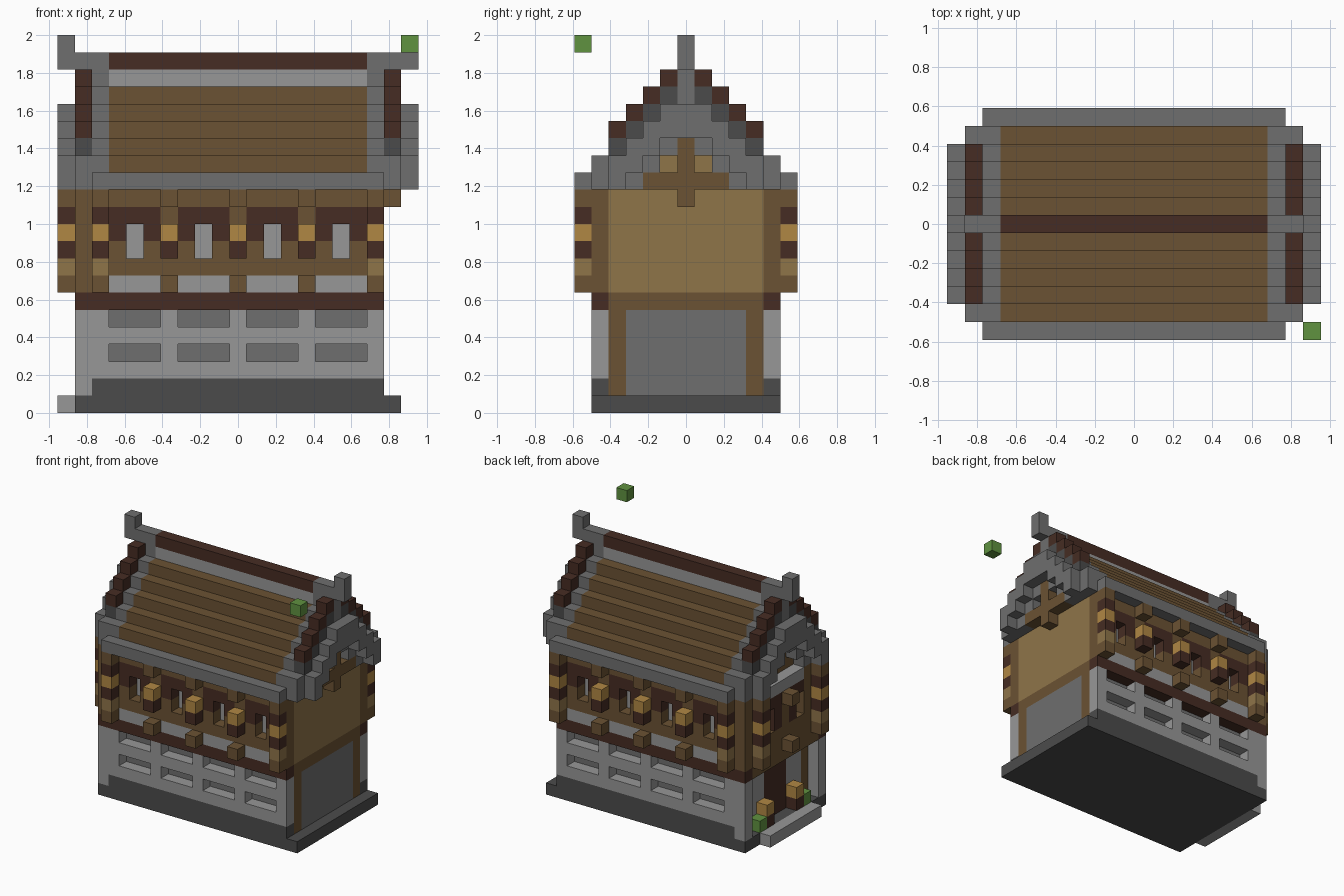
import bpy
import bmesh
from mathutils import Matrix, Vector

default_cube = bpy.data.objects.get("Cube")
if default_cube:
    bpy.data.objects.remove(default_cube, do_unlink=True)

UNIT = 2 / 22                      # edge of one building block
ORIGIN = Vector((-10.5, -6.5, 0))  # grid corner, in blocks
LAST_ROW = 12                      # highest block row in depth


def make_material(name, shade):
    """Material from display values, stored as linear colour."""
    linear = [((c / 255 + 0.055) / 1.055) ** 2.4 for c in shade]
    material = bpy.data.materials.new(name)
    material.use_nodes = True
    material.diffuse_color = (*linear, 1)
    material.node_tree.nodes["Principled BSDF"].inputs["Base Color"].default_value = (*linear, 1)
    return material


light_stone = make_material("light stone", (151, 151, 151))
stone = make_material("mid stone", (111, 111, 111))
dark_stone = make_material("dark stone", (75, 75, 75))
timber = make_material("timber", (107, 82, 51))
dark_timber = make_material("dark timber", (70, 44, 35))
plaster = make_material("tan plaster", (143, 117, 73))
lamp = make_material("amber lamp", (176, 135, 68))
leaf = make_material("leaf green", (96, 146, 64))


def span(value):
    """A single block index or an inclusive (first, last) pair."""
    return value if isinstance(value, tuple) else (value, value)


def build(name, material, boxes, mirror=True):
    """One object made of block ranges (x, y, z), optionally mirrored front to back."""
    ranges = set()
    for box in boxes:
        x, y, z = (span(v) for v in box)
        ranges.add((x, y, z))
        if mirror:
            ranges.add((x, (LAST_ROW - y[1], LAST_ROW - y[0]), z))
    bm = bmesh.new()
    for axes in sorted(ranges):
        low = Vector([a[0] for a in axes]) + ORIGIN
        size = Vector([a[1] - a[0] + 1 for a in axes])
        place = Matrix.Translation((low + size / 2) * UNIT) @ Matrix.Diagonal((*(size * UNIT), 1))
        bmesh.ops.create_cube(bm, size=1, matrix=place)
    mesh = bpy.data.meshes.new(name)
    bm.to_mesh(mesh)
    bm.free()
    mesh.materials.append(material)
    obj = bpy.data.objects.new(name, mesh)
    bpy.context.collection.objects.link(obj)
    return obj


bays = [(start, start + 2) for start in (3, 7, 11, 15)]
posts = (6, 10, 14)
piers = (2, *posts, 18)
slope = range(2, 6)
ends = (0, 20)
verges = (1, 19)
rims = (2, 18)

# Foundation and entrance
build("foundation", dark_stone, [((1, 19), (1, 11), 0)], mirror=False)
build("plinth", dark_stone, [((2, 18), 1, 1)])
build("door_step", light_stone, [(0, (3, 9), 0)], mirror=False)
build("door_bushes", leaf, [(1, 3, 1)])
build("door_lamp_stands", dark_timber, [(1, 4, 1)])
build("door_lamps", lamp, [(1, 4, 2)])

# Ground floor: stone walls with recessed slots
build("stone_piers", light_stone, [(p, 1, (2, 5)) for p in piers] + [(1, 1, (1, 5))])
build("stone_courses", light_stone, [(bay, 1, k) for bay in bays for k in (2, 4)])
build("slot_backing", stone, [((3, 17), 2, (1, 5))])
build("floor_beams", dark_timber, [((1, 18), 1, 6)])
build("right_stone_panel", stone, [(18, (3, 9), (1, 5))], mirror=False)
build("right_timber_frame", timber, [(18, 2, (1, 5)), (18, (2, 10), 6)])
build("door_frame", timber, [(2, 2, (1, 5)), ((1, 2), (2, 10), 6)])
build("door_wall", light_stone, [(2, (3, 4), (1, 5))])
build("door", dark_timber, [(2, (5, 7), (1, 5))], mirror=False)

# Upper floor: long walls
sills, lintels, window_sides = [], [], []
for first, last in bays:
    sills += [((first, last), 1, 8), (first, 1, 9), (last, 1, 9)]
    window_sides += [(first, 1, 10), (last, 1, 10)]
    lintels.append(((first, last), 1, 11))
build("wall_panels", light_stone, [(bay, 1, 7) for bay in bays])
build("wall_sills", timber, sills)
build("window_surrounds", dark_timber, lintels + window_sides)
build("window_panes", light_stone, [((3, 17), 2, (9, 10))])
build("wall_posts", timber, [(p, 1, (7, 11)) for p in piers])
build("wall_top_beam", timber, [((1, 18), 1, 12), (1, 1, (7, 11))])

# Brackets and lamps on the posts
build("post_brackets", timber, [(p, 0, k) for p in posts for k in (7, 12)])
build("lamp_holders", dark_timber, [(p, 0, 9) for p in posts])
build("wall_lamps", lamp, [(p, 0, 10) for p in posts])

# Banded columns beside the corners
corners = [(2, 0), (18, 0), (0, 2)]
bands = {
    "timber_bands": (timber, (7, 12)),
    "plaster_bands": (plaster, (8,)),
    "dark_bands": (dark_timber, (9, 11)),
    "lamp_bands": (lamp, (10,)),
}
for band_name, (material, levels) in bands.items():
    build("column_" + band_name, material, [(x, y, k) for x, y in corners for k in levels])

# Upper floor: plain right end
build("right_plaster_panel", plaster, [(18, (2, 10), (7, 12))], mirror=False)

# Upper floor: left end over the door
build("left_wall", timber, [(1, (2, 10), (7, 8)), (1, 2, (9, 12)), (1, 6, (9, 11)), (1, 3, (9, 12))])
build("left_window_surrounds", dark_timber, [(1, (4, 5), 11), (1, 5, (9, 10))])
build("left_window_panes", light_stone, [(2, (3, 9), (9, 10))], mirror=False)
build("left_ledge", light_stone, [(1, (4, 8), 12)], mirror=False)
build("left_brackets", timber, [(0, 6, 7), (0, 6, 11)], mirror=False)

# Gables
build("right_gable", plaster, [(18, (j, LAST_ROW - j), 12 + j) for j in range(1, 6)], mirror=False)
build("left_gable", timber, [(2, (j, LAST_ROW - j), 12 + j) for j in range(1, 6)], mirror=False)
build("right_gable_cross", timber, [(19, 6, (12, 15)), (19, (4, 5), 13)])

# Stepped roof
build("roof_boards", timber, [((3, 17), j, 13 + j) for j in range(1, 6)])
build("roof_eaves", stone, [((2, 18), 0, 13)])
build("roof_rims", stone, [(x, j, 13 + j) for x in rims for j in range(1, 6)])
build("ridge_support", light_stone, [((3, 17), 6, 19)], mirror=False)
build("ridge_beam", dark_timber, [((3, 17), 6, 20)], mirror=False)

# Layered gable verges and ridge ends
build("verge_caps", dark_timber, [(x, j, 14 + j) for x in verges for j in slope])
build("verge_underlay", dark_stone, [(x, j, 13 + j) for x in verges for j in slope])
inner_steps = [(x, j, (max(13, 10 + j), 12 + j)) for x in verges for j in slope]
inner_steps += [(x, 1, (13, 14)) for x in verges]
build("verge_inner_steps", stone, inner_steps)
outer_steps = [(x, j, (11 + j, 12 + j)) for x in ends for j in slope]
build("verge_outer_steps", stone, outer_steps + [(x, 6, (16, 17)) for x in ends])
ridge_ends = [(x, 6, (16, 20)) for x in verges]
ridge_ends += [(x, 6, (19, 20)) for x in rims]
build("ridge_ends", stone, ridge_ends, mirror=False)
build("ridge_finials", stone, [(x, 6, (20, 21)) for x in ends], mirror=False)

# Stray floating block
build("floating_leaf_block", leaf, [(20, 0, 21)], mirror=False)
